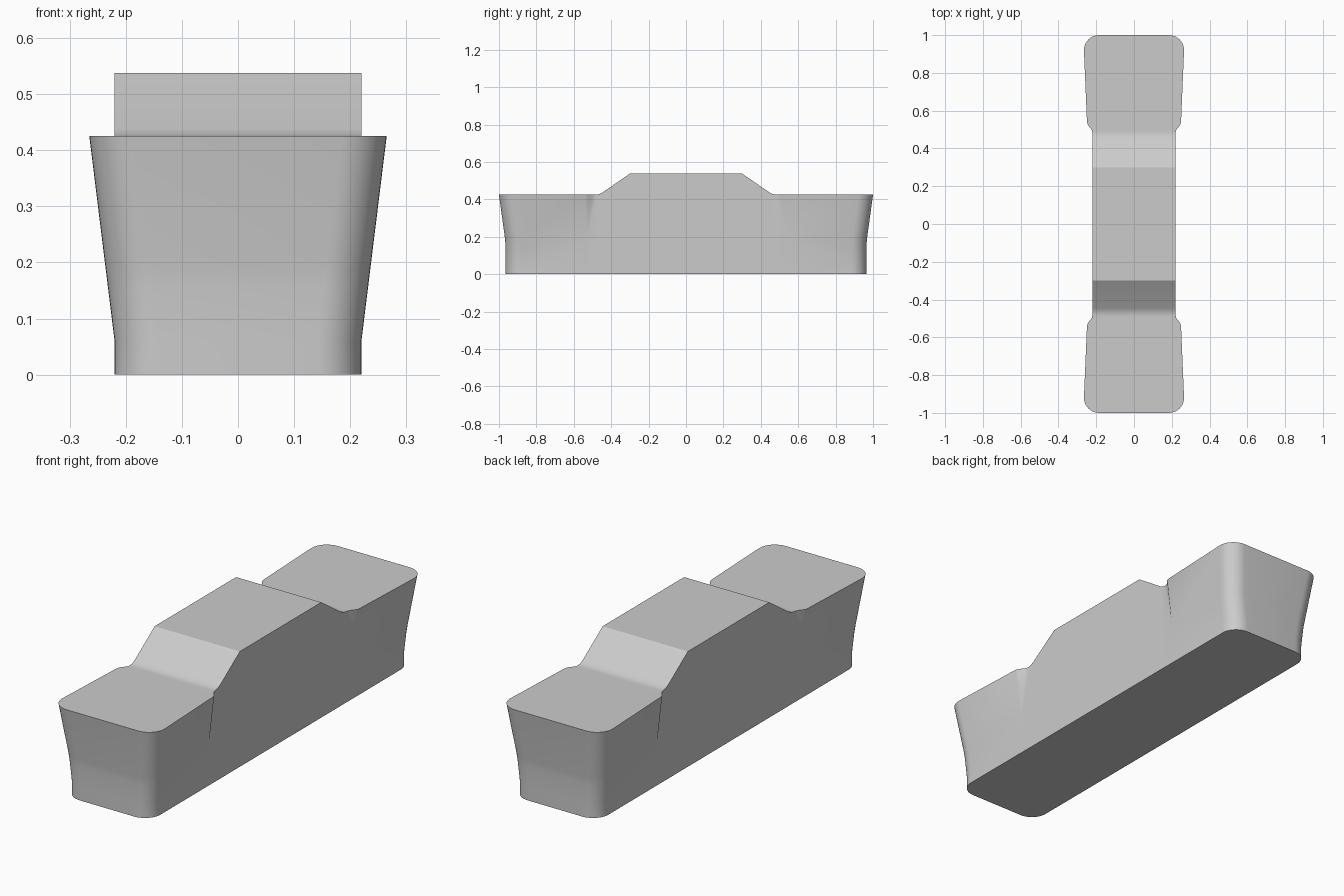
import bpy, bmesh, math

if "Cube" in bpy.data.objects:
    bpy.data.objects.remove(bpy.data.objects["Cube"])

TOP = 0.425

# Quarter outline as columns: foot (x, y), top (x, y, z), height where the side flare starts
columns = [((0.22, y), (0.22, y, z), 0.19) for y, z in
           ((0.30, 0.538), (0.445, 0.438), (0.465, 0.428))]
# Flare shoulder: fan of columns sharing one foot
columns += [((0.22, 0.53), (x, y, TOP), 0.19) for x, y in
            ((0.22, 0.482), (0.224, 0.498), (0.244, 0.524), (0.249, 0.54))]
# Rounded end corner
STEPS = 10
for i in range(STEPS + 1):
    a = math.pi / 2 * i / STEPS
    c, s = 0.08 * math.cos(a), 0.08 * math.sin(a)
    columns.append(((0.14 + c, 0.885 + s), (0.185 + c, 0.92 + s, TOP), 0.06))


def rings(column):
    """Points up one column: sides flare from their kink, ends flare from about 0.17."""
    (xb, yb), (xt, yt, zt), kink = column
    points = []
    for z in (0, kink, max(0.155, kink), max(0.19, kink), zt):
        u = max(0, (z - kink) / (zt - kink))
        v = max(0, (z - 0.17) / (zt - 0.17)) if kink < 0.1 else u
        points.append((xb + (xt - xb) * u, yb + (yt - yb) * v, z))
    return points


quarter = [rings(c) for c in columns]


def mirrored(sx, sy):
    return [[(x * sx, y * sy, z) for x, y, z in col] for col in quarter]


# Closed loop of columns around the whole block
loop = quarter + mirrored(-1, 1)[::-1] + mirrored(-1, -1) + mirrored(1, -1)[::-1]
bm = bmesh.new()
verts = [[bm.verts.new(p) for p in col] for col in loop]
n, total = len(quarter), len(loop)

# Side walls
for i in range(total):
    a, b = verts[i], verts[(i + 1) % total]
    for k in range(len(a) - 1):
        bm.faces.new((a[k], b[k], b[k + 1], a[k + 1]))

# Top and underside strips across the width
for k in (0, -1):
    for start in (0, 2 * n):
        for i in range(n - 1):
            far = start + 2 * n - 1 - i
            ids = (start + i, start + i + 1, far - 1, far)
            bm.faces.new([verts[j][k] for j in ids])
    bm.faces.new([verts[j][k] for j in (0, 2 * n - 1, 2 * n, total - 1)])

bmesh.ops.remove_doubles(bm, verts=bm.verts[:], dist=0.0001)
bmesh.ops.dissolve_degenerate(bm, edges=bm.edges[:], dist=0.0001)
bmesh.ops.recalc_face_normals(bm, faces=bm.faces[:])

mesh = bpy.data.meshes.new("flared_block")
bm.to_mesh(mesh)
bm.free()
block = bpy.data.objects.new("flared_block", mesh)
bpy.context.collection.objects.link(block)
bpy.context.view_layer.objects.active = block
block.select_set(True)
bpy.ops.object.shade_smooth_by_angle(angle=math.radians(25))
